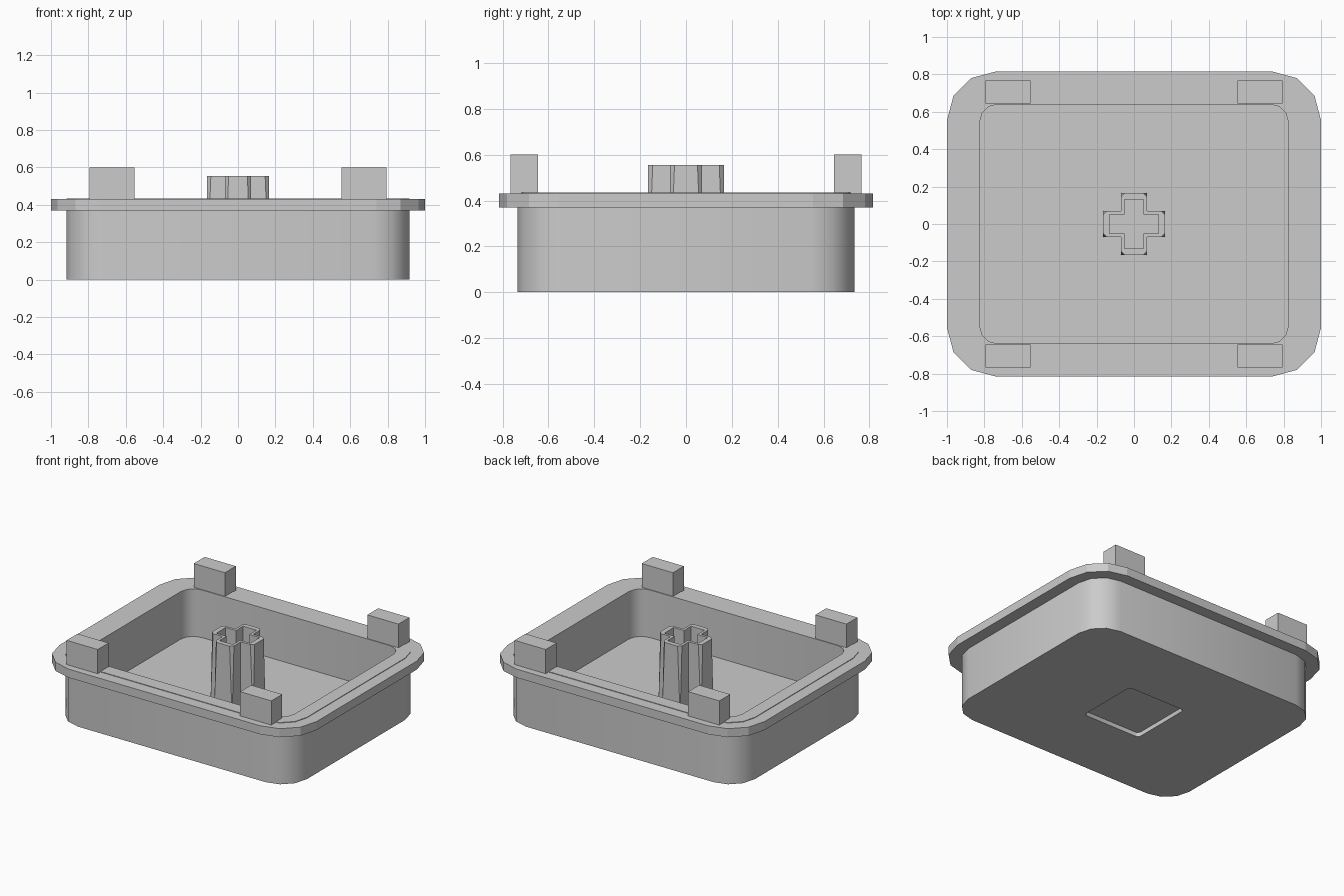
import bpy, bmesh
from math import sin, cos, pi, radians

if "Cube" in bpy.data.objects:
    bpy.data.objects.remove(bpy.data.objects["Cube"], do_unlink=True)

GREY = (0.6, 0.6, 0.6, 1.0)
plastic = bpy.data.materials.new("light_grey_plastic")
plastic.use_nodes = True
plastic.diffuse_color = GREY
plastic.node_tree.nodes["Principled BSDF"].inputs["Base Color"].default_value = GREY


def rounded_rect(hx, hy, r, segments=3):
    """Rounded rectangle outline, counter-clockwise."""
    points = []
    for corner, (sx, sy) in enumerate([(1, 1), (-1, 1), (-1, -1), (1, -1)]):
        for i in range(segments + 1):
            a = (corner + i / segments) * pi / 2
            points.append((sx * (hx - r) + r * cos(a), sy * (hy - r) + r * sin(a)))
    return points


def cross(length, width, cut):
    """Plus-shaped outline with the arm-end corners cut off."""
    arm = [(length, -width + cut), (length, width - cut),
           (length - cut, width), (width, width), (width, length - cut)]
    points = []
    for _ in range(4):
        points += arm
        arm = [(-y, x) for x, y in arm]
    return points


def loft(name, rings, closed=False, smooth=False):
    """Skin a list of (outline, height) rings, then cap or close the ends."""
    bm = bmesh.new()
    loops = [[bm.verts.new((x, y, z)) for x, y in outline] for outline, z in rings]
    pairs = list(zip(loops, loops[1:]))
    if closed:
        pairs.append((loops[-1], loops[0]))
    else:
        bm.faces.new(loops[0])
        bm.faces.new(loops[-1])
    for low, high in pairs:
        for i in range(len(low)):
            j = (i + 1) % len(low)
            bm.faces.new((low[i], low[j], high[j], high[i]))
    bmesh.ops.remove_doubles(bm, verts=bm.verts, dist=1e-5)
    bmesh.ops.recalc_face_normals(bm, faces=bm.faces)
    mesh = bpy.data.meshes.new(name)
    bm.to_mesh(mesh)
    bm.free()
    mesh.materials.append(plastic)
    obj = bpy.data.objects.new(name, mesh)
    bpy.context.collection.objects.link(obj)
    if smooth:
        bpy.ops.object.select_all(action="DESELECT")
        obj.select_set(True)
        bpy.context.view_layer.objects.active = obj
        bpy.ops.object.shade_smooth_by_angle(angle=radians(35))
    return obj


# Hollow tray with a shallow square recess underneath
FLOOR, RIM = 0.1, 0.434
recess = rounded_rect(0.225, 0.225, 0.025)
outer = rounded_rect(0.918, 0.735, 0.19)
inner = rounded_rect(0.825, 0.64, 0.095)
loft("tray", [(recess, 0.03), (recess, 0), (outer, 0), (outer, RIM),
              (inner, RIM), (inner, FLOOR)], smooth=True)

# Flange around the rim
edge = rounded_rect(1.0, 0.815, 0.26)
seat = rounded_rect(0.9, 0.717, 0.172)
loft("flange", [(edge, 0.37), (edge, 0.43), (seat, 0.43), (seat, 0.37)], closed=True)

# Hollow cross-shaped post, its arm corners tapering towards the top
TOP = 0.555
hole = cross(0.132, 0.052, 0)
loft("cross_post", [(cross(0.165, 0.07, 0.001), FLOOR - 0.02),
                    (cross(0.165, 0.07, 0.02), TOP),
                    (hole, TOP), (hole, FLOOR + 0.005)])

# Four locating tabs on the long rims
for side, sx in (("left", 1), ("right", -1)):
    for end, sy in (("back", 1), ("front", -1)):
        block = [(sx * x, sy * y) for x, y in
                 ((0.553, 0.645), (0.795, 0.645), (0.795, 0.766), (0.553, 0.766))]
        loft(f"{end}_{side}_tab", [(block, 0.4), (block, 0.6)])
